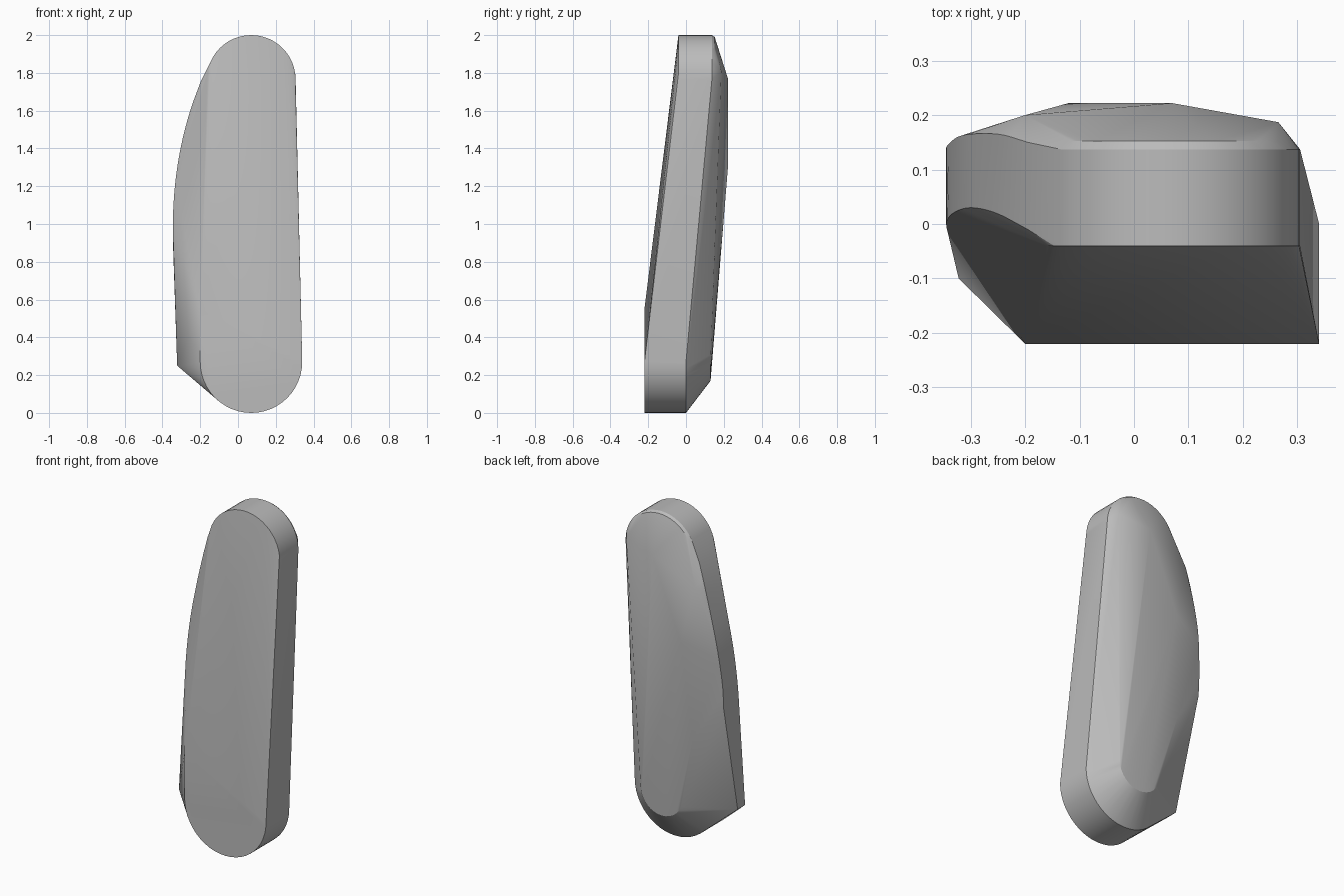
import bpy, bmesh, math
from mathutils import Vector

cube = bpy.data.objects.get("Cube")
if cube:
    bpy.data.objects.remove(cube, do_unlink=True)

CENTRE_X = 0.07


def arc(radius, z, y, start, end, steps=24):
    """Points of an upright arc facing the front, angles in degrees."""
    points = []
    for i in range(steps + 1):
        a = math.radians(start + (end - start) * i / steps)
        points.append((CENTRE_X + radius * math.cos(a), y, z + radius * math.sin(a)))
    return points


def smooth_path(keys, steps=5):
    """Catmull-Rom curve through a few key points."""
    pts = [Vector(k) for k in keys]
    pts = [pts[0] * 2 - pts[1]] + pts + [pts[-1] * 2 - pts[-2]]
    out = []
    for a, b, c, d in zip(pts, pts[1:], pts[2:], pts[3:]):
        for i in range(steps):
            t = i / steps
            out.append(0.5 * (2 * b + (c - a) * t + (2 * a - 5 * b + 4 * c - d) * t**2
                              + (3 * b - a - 3 * c + d) * t**3))
    return out + [pts[-2]]


# Rounded lower end, with its tapered back rim
points = arc(0.27, 0.27, -0.22, 180, 360) + arc(0.27, 0.27, 0.0, 180, 360)
points += arc(0.14, 0.31, 0.13, 180, 360, 16)
points.append((-0.2, -0.22, 0.55))

# Rounded upper end, with a soft rear edge
points += arc(0.235, 1.765, -0.04, 0, 180) + arc(0.235, 1.765, 0.137, 0, 180)
points += arc(0.225, 1.765, 0.152, 30, 150)

# Bulging side wall: front rim and back rim
points += smooth_path([(-0.335, -0.03, 0.8), (-0.345, 0.0, 1.0), (-0.332, 0.02, 1.22),
                       (-0.30, 0.03, 1.42), (-0.253, 0.02, 1.6), (-0.195, -0.01, 1.76)])
points += smooth_path([(-0.345, 0.135, 0.92), (-0.342, 0.145, 1.08), (-0.315, 0.163, 1.32),
                       (-0.25, 0.165, 1.6), (-0.195, 0.15, 1.76)])
points += [(-0.322, -0.10, 0.25), (-0.322, -0.03, 0.25)]

# Faceted back corners
points += [(0.265, 0.187, 1.81), (0.07, 0.222, 1.77), (-0.2, 0.2, 1.64),
           (-0.12, 0.222, 1.3), (-0.165, 0.172, 0.7)]

# Wrap one tight skin around the profiles
bm = bmesh.new()
for p in points:
    bm.verts.new(p)
bmesh.ops.remove_doubles(bm, verts=bm.verts, dist=0.0005)
bmesh.ops.convex_hull(bm, input=bm.verts)
bmesh.ops.delete(bm, geom=[v for v in bm.verts if not v.link_faces], context="VERTS")
bmesh.ops.dissolve_limit(bm, angle_limit=math.radians(0.5), verts=bm.verts, edges=bm.edges)
bmesh.ops.recalc_face_normals(bm, faces=bm.faces)
mesh = bpy.data.meshes.new("rounded_block")
bm.to_mesh(mesh)
bm.free()
block = bpy.data.objects.new("rounded_block", mesh)
bpy.context.collection.objects.link(block)

# Plain grey material
grey = bpy.data.materials.new("plain_grey")
grey.use_nodes = True
colour = (0.5, 0.5, 0.5, 1.0)
grey.diffuse_color = colour
grey.node_tree.nodes["Principled BSDF"].inputs["Base Color"].default_value = colour
mesh.materials.append(grey)

bpy.ops.object.select_all(action="DESELECT")
block.select_set(True)
bpy.context.view_layer.objects.active = block
bpy.ops.object.shade_smooth_by_angle(angle=math.radians(25))
